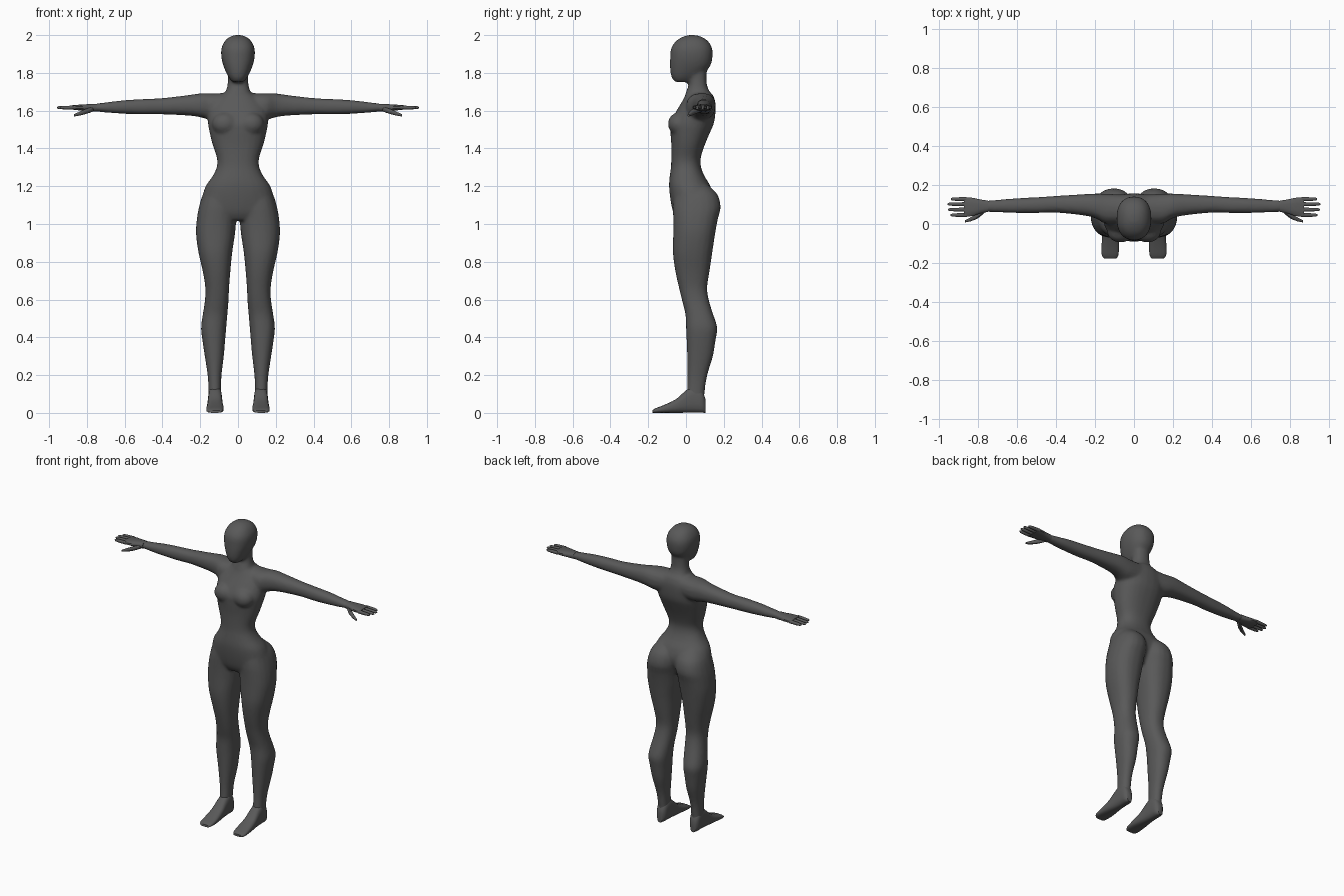
import bpy, bmesh, math
from mathutils import Matrix

skin = bpy.data.materials.new("dark grey")
skin.diffuse_color = (0.1, 0.1, 0.1, 1)


def spline(rows, steps):
    """Catmull-Rom interpolation between cross-sections."""
    out = []
    for i in range(len(rows) - 1):
        a, b, c, d = rows[max(i - 1, 0)], rows[i], rows[i + 1], rows[min(i + 2, len(rows) - 1)]
        for k in range(steps):
            t = k / steps
            out.append([0.5 * (2 * q + (r - p) * t + (2 * p - 5 * q + 4 * r - s) * t * t
                               + (3 * q - p - 3 * r + s) * t ** 3)
                        for p, q, r, s in zip(a, b, c, d)])
    return out + [list(rows[-1])]


def loft(bm, axis, rows, side=1, sides=16, power=2.3, steps=3):
    """Skin rounded sections; a row is position, then low/high bounds on the other two axes."""
    loops = []
    for t, u0, u1, v0, v1 in spline(rows, steps):
        ring = []
        for i in range(sides):
            a = 2 * math.pi * (i + 0.5) / sides
            c, s = math.cos(a), math.sin(a)
            u = (u0 + u1) / 2 + (u1 - u0) / 2 * math.copysign(abs(c) ** (2 / power), c)
            v = (v0 + v1) / 2 + (v1 - v0) / 2 * math.copysign(abs(s) ** (2 / power), s)
            x, y, z = {"x": (t, u, v), "y": (u, t, v), "z": (u, v, t)}[axis]
            ring.append(bm.verts.new((x * side, y, z)))
        loops.append(ring)
    faces = [bm.faces.new(loops[0]), bm.faces.new(loops[-1])]
    for lo, hi in zip(loops, loops[1:]):
        for i in range(sides):
            j = (i + 1) % sides
            faces.append(bm.faces.new((lo[i], lo[j], hi[j], hi[i])))
    bmesh.ops.recalc_face_normals(bm, faces=faces)


def finish(bm, name):
    mesh = bpy.data.meshes.new(name)
    bm.to_mesh(mesh)
    bm.free()
    mesh.materials.append(skin)
    obj = bpy.data.objects.new(name, mesh)
    bpy.context.collection.objects.link(obj)
    return obj


def select(obj):
    bpy.ops.object.select_all(action="DESELECT")
    obj.select_set(True)
    bpy.context.view_layer.objects.active = obj


def centred(rows):
    return [(z, -w, w, f, b) for z, w, f, b in rows]


# Torso: height, half width, front, back
torso = centred([
    (1.69, .08, .0, .14), (1.65, .125, -.02, .155), (1.60, .155, -.05, .157),
    (1.54, .16, -.08, .15), (1.49, .152, -.083, .13), (1.42, .135, -.078, .10),
    (1.35, .112, -.078, .078), (1.30, .113, -.08, .08), (1.25, .137, -.087, .10),
    (1.20, .172, -.09, .13), (1.13, .19, -.083, .145), (1.06, .17, -.068, .12),
    (1.02, .10, -.045, .10)])
neck = centred([(1.64, .09, -.01, .15), (1.70, .066, .0, .126), (1.74, .055, .015, .11),
                (1.82, .052, .015, .11)])
head = centred([
    (1.752, .03, -.06, .02), (1.78, .052, -.078, .07), (1.83, .075, -.085, .125),
    (1.88, .088, -.084, .14), (1.93, .088, -.079, .139), (1.97, .069, -.052, .115),
    (1.992, .042, -.015, .08), (2.0, .016, .012, .05)])
# Leg: height, inner, outer, front, back
leg = [
    (1.22, .03, .14, -.03, .10), (1.16, .005, .185, -.06, .165), (1.09, .0, .207, -.07, .184),
    (1.03, .008, .218, -.068, .17), (.95, .015, .223, -.068, .155), (.85, .03, .21, -.07, .14),
    (.75, .04, .187, -.057, .125), (.66, .047, .173, -.037, .112), (.59, .05, .176, -.02, .123),
    (.52, .056, .187, -.003, .145), (.45, .062, .196, .0, .166), (.38, .068, .188, .003, .156),
    (.30, .075, .176, .006, .143), (.20, .087, .161, .008, .113), (.12, .09, .156, .005, .1),
    (.05, .09, .156, .0, .096)]
# Arm: distance out, front, back, bottom, top
arm = [
    (.04, .01, .15, 1.56, 1.695), (.14, .0, .156, 1.55, 1.692), (.20, .03, .157, 1.565, 1.692),
    (.27, .045, .153, 1.574, 1.682), (.40, .058, .145, 1.58, 1.667), (.50, .056, .138, 1.58, 1.662),
    (.60, .056, .133, 1.583, 1.656), (.70, .06, .125, 1.59, 1.644), (.77, .063, .12, 1.597, 1.635)]

# Body: one fused skin from the lofted masses
bm = bmesh.new()
for rows in (torso, neck, head):
    loft(bm, "z", rows, sides=24)
for side in (-1, 1):
    loft(bm, "z", leg, side, sides=20)
    loft(bm, "x", arm, side)
    place = Matrix.Translation((side * .07, -.04, 1.53)) @ Matrix.Diagonal((.068, .056, .06, 1))
    bmesh.ops.create_uvsphere(bm, u_segments=20, v_segments=12, radius=1, matrix=place)
body = finish(bm, "body")
fuse = body.modifiers.new("fuse", "REMESH")
fuse.mode, fuse.voxel_size = "VOXEL", .009
soften = body.modifiers.new("soften", "SMOOTH")
soften.factor, soften.iterations = .5, 8
thin = body.modifiers.new("thin", "DECIMATE")
thin.ratio = .35
select(body)
for name in ("fuse", "soften", "thin"):
    bpy.ops.object.modifier_apply(modifier=name)
bpy.ops.object.shade_smooth()

foot = [
    (.104, .105, .14, 0, .07), (.085, .09, .154, 0, .12), (.045, .086, .157, 0, .145),
    (.0, .084, .159, 0, .12), (-.05, .08, .163, 0, .075), (-.11, .076, .167, 0, .045),
    (-.16, .08, .166, 0, .025), (-.178, .09, .152, 0, .014)]
palm = [
    (.75, .062, .121, 1.595, 1.637), (.79, .053, .127, 1.597, 1.635),
    (.83, .04, .136, 1.600, 1.633), (.875, .034, .139, 1.605, 1.629)]
thumb = [
    (.765, .06, .09, 1.595, 1.622), (.80, .03, .06, 1.583, 1.612),
    (.84, .013, .035, 1.573, 1.595), (.868, .008, .02, 1.569, 1.581)]
fingers = [(.046, .943), (.074, .956), (.102, .958), (.128, .942)]

for side, label in ((-1, "right"), (1, "left")):
    # Foot
    bm = bmesh.new()
    loft(bm, "y", foot, side, power=2.8)
    parts = [finish(bm, label + "_foot")]
    # Hand with four fingers and a thumb
    bm = bmesh.new()
    loft(bm, "x", palm, side, sides=12, power=2.6, steps=2)
    loft(bm, "x", thumb, side, sides=8, steps=2)
    for y, tip in fingers:
        loft(bm, "x", [(.86, y - .011, y + .011, 1.606, 1.628),
                       (.91, y - .010, y + .010, 1.606, 1.626),
                       (tip - .008, y - .008, y + .008, 1.608, 1.624),
                       (tip, y - .004, y + .004, 1.612, 1.620)], side, sides=8, steps=1)
    parts.append(finish(bm, label + "_hand"))
    for part in parts:
        select(part)
        bpy.ops.object.shade_smooth_by_angle(angle=math.radians(50))
